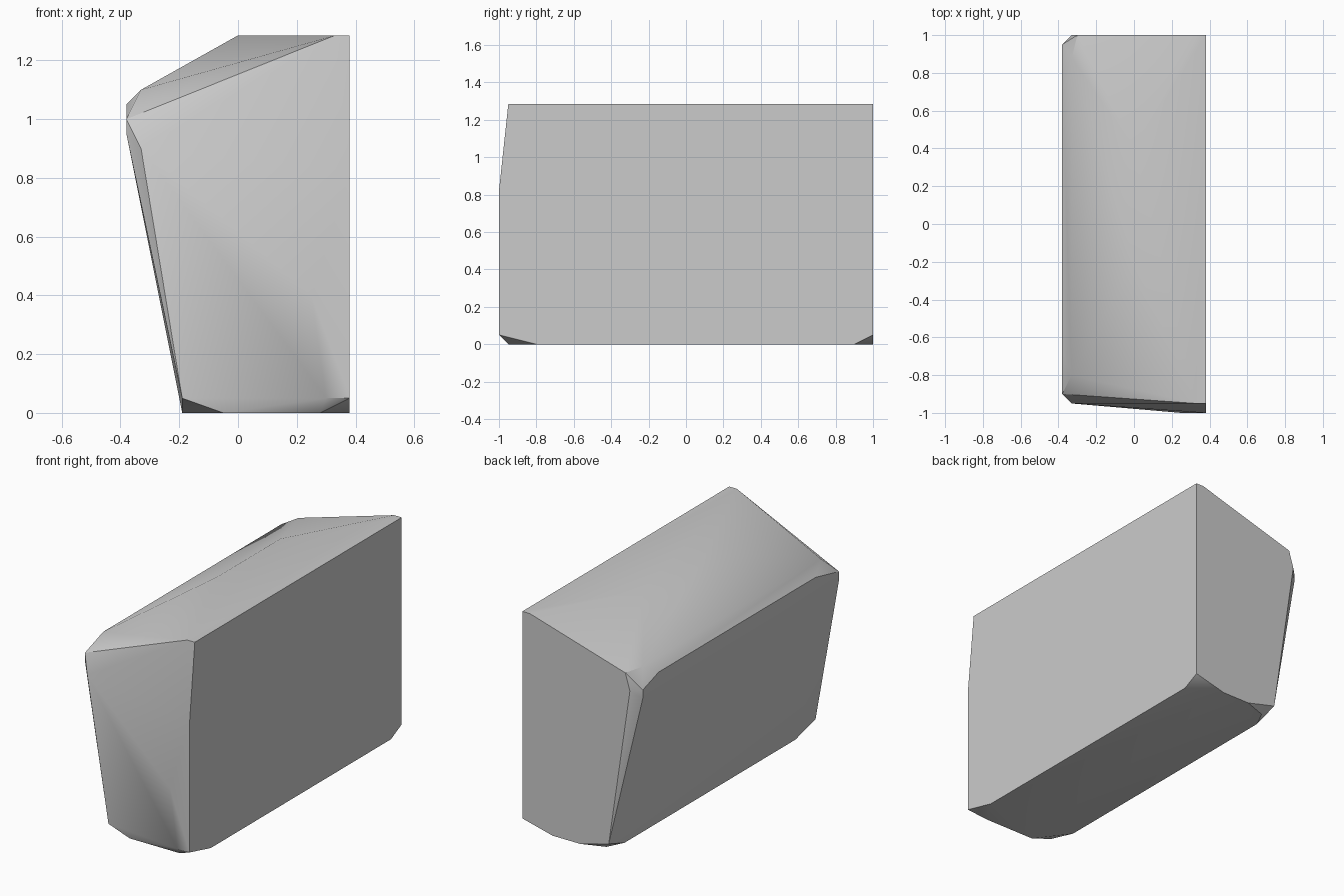
import bpy, bmesh
from math import radians

default_cube = bpy.data.objects.get("Cube")
if default_cube:
    bpy.data.objects.remove(default_cube, do_unlink=True)

# Limiting planes of the block
FLAT = 0.38          # broad upright side
BULGE = -0.38        # widest line of the leaning side
SHOULDER = -0.33     # step just inside the bulge
FOOT = -0.19         # lower edge of the leaning side
FRONT, BACK = -1.0, 1.0
FRONT_IN, BACK_IN = -0.95, 0.95
BASE, LIP, TOP = 0.0, 0.05, 1.285


def make_material(name, colour):
    material = bpy.data.materials.new(name)
    material.use_nodes = True
    material.diffuse_color = colour
    shader = next(n for n in material.node_tree.nodes if n.type == "BSDF_PRINCIPLED")
    shader.inputs["Base Color"].default_value = colour
    return material


def convex_block(name, sections, material):
    """Wrap the section corners in one convex shell."""
    bm = bmesh.new()
    for section in sections:
        for corner in section:
            bm.verts.new(corner)
    hull = bmesh.ops.convex_hull(bm, input=bm.verts[:])
    unused = {v for key in ("geom_interior", "geom_unused") for v in hull[key]
              if isinstance(v, bmesh.types.BMVert)}
    bmesh.ops.delete(bm, geom=list(unused), context="VERTS")
    bmesh.ops.dissolve_limit(bm, angle_limit=radians(0.5),
                             verts=bm.verts[:], edges=bm.edges[:])
    bmesh.ops.recalc_face_normals(bm, faces=bm.faces[:])
    mesh = bpy.data.meshes.new(name)
    bm.to_mesh(mesh)
    bm.free()
    mesh.materials.append(material)
    block = bpy.data.objects.new(name, mesh)
    bpy.context.collection.objects.link(block)
    return block


# Outline of the broad flat side, with clipped lower corners
flat_side = [(FLAT, y, z) for y, z in (
    (FRONT, LIP), (-0.8, BASE), (0.9, BASE), (BACK, LIP),
    (BACK, TOP), (FRONT_IN, TOP), (FRONT, 0.82))]

# Front end, tapering towards the leaning side
front_end = [
    (0.3, FRONT, LIP), (0.25, FRONT, 0.4),
    (FOOT, FRONT_IN, LIP), (SHOULDER, FRONT_IN, 0.9),
    (0.33, FRONT_IN, TOP)]

# Back end, flat with a cut upper corner
back_end = [(x, BACK, z) for x, z in (
    (0.18, BASE), (0, BASE), (FOOT, LIP),
    (SHOULDER, 1), (-0.3, 1.1), (0.33, TOP))]

# Underside rim
underside = [(x, y, BASE) for x, y in (
    (0.28, FRONT_IN), (-0.05, FRONT_IN),
    (FOOT, -0.76), (FOOT, 0.85), (-0.14, BACK_IN))]

# Widest line of the leaning side
bulge = [(BULGE, y, z) for y, z in (
    (-0.9, 0.95), (-0.9, 1), (-0.68, LIP + 1),
    (0.8, LIP + 1), (BACK_IN, 1), (BACK_IN, 0.95))]

# Shoulder edge and roof ridge
roof = [(SHOULDER, -0.8, 1.1), (SHOULDER, 0.88, 1.1),
        (0, -0.2, TOP), (0, 0.4, TOP)]

grey = make_material("plain_grey", (0.6, 0.6, 0.6, 1))
block = convex_block(
    "bevelled_block",
    (flat_side, front_end, back_end, underside, bulge, roof), grey)

# Soft shading over the shallow facets only
bpy.ops.object.select_all(action="DESELECT")
block.select_set(True)
bpy.context.view_layer.objects.active = block
bpy.ops.object.shade_smooth_by_angle(angle=radians(30))
